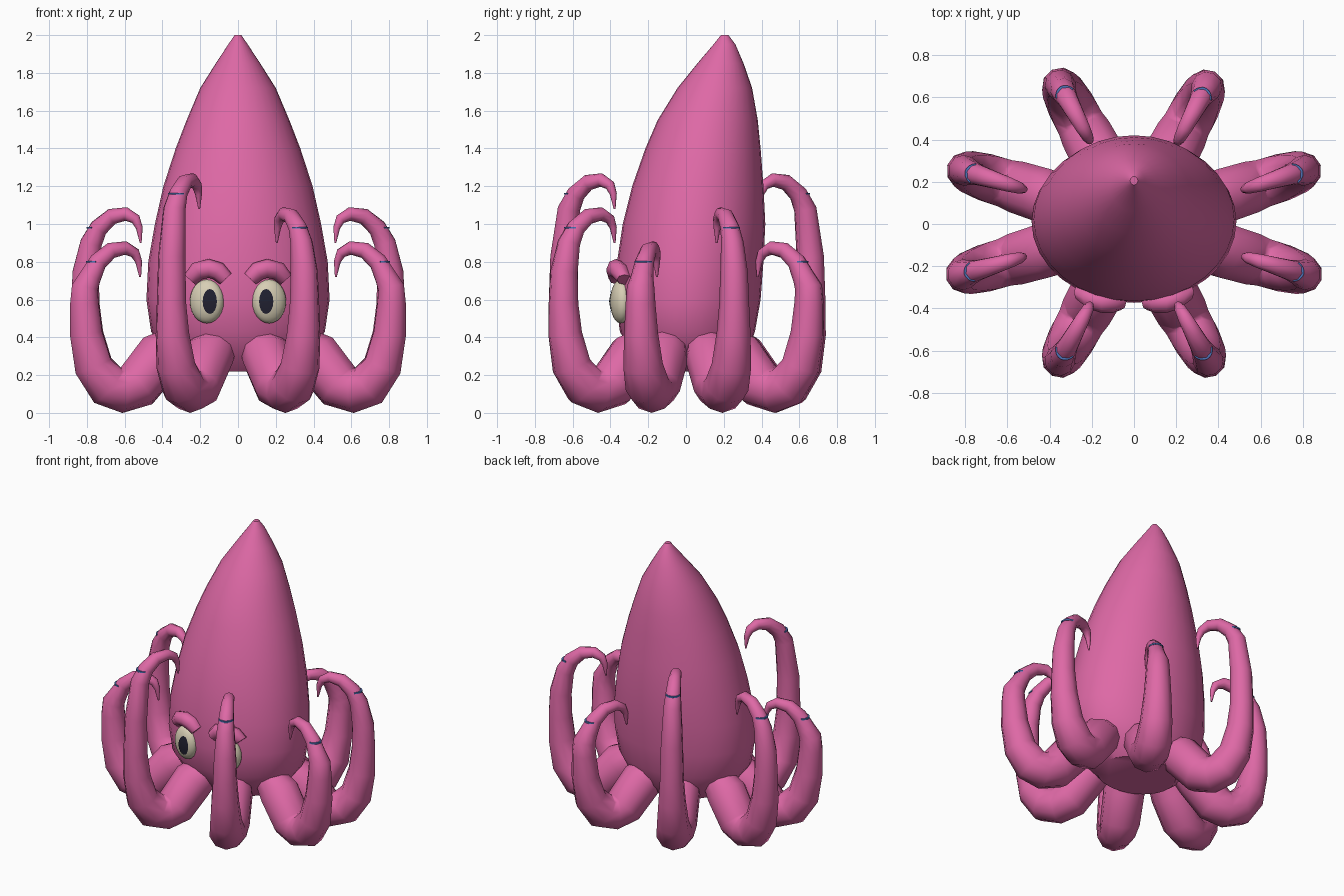
import bpy, bmesh, math
from mathutils import Vector, Matrix

if "Cube" in bpy.data.objects:
    bpy.data.objects.remove(bpy.data.objects["Cube"])


def material(name, rgb):
    m = bpy.data.materials.new(name)
    m.diffuse_color = (*rgb, 1)
    m.use_nodes = True
    m.node_tree.nodes["Principled BSDF"].inputs["Base Color"].default_value = m.diffuse_color
    return m


PINK = material("pink skin", (0.73, 0.14, 0.38))
CREAM = material("cream eye", (0.68, 0.62, 0.46))
DARK = material("dark pupil", (0.015, 0.015, 0.03))
BLUE = material("blue ring", (0.08, 0.17, 0.48))


def finish(name, bm, mat, angle=60):
    bmesh.ops.recalc_face_normals(bm, faces=bm.faces)
    me = bpy.data.meshes.new(name)
    bm.to_mesh(me)
    bm.free()
    me.materials.append(mat)
    ob = bpy.data.objects.new(name, me)
    bpy.context.collection.objects.link(ob)
    bpy.ops.object.select_all(action='DESELECT')
    ob.select_set(True)
    bpy.context.view_layer.objects.active = ob
    bpy.ops.object.shade_smooth_by_angle(angle=math.radians(angle))
    return ob


def loft(name, rings, mat, angle=60):
    """Skin a list of equal-length vertex loops and cap both ends."""
    bm = bmesh.new()
    loops = [[bm.verts.new(p) for p in ring] for ring in rings]
    n = len(loops[0])
    for a, b in zip(loops, loops[1:]):
        for i in range(n):
            j = (i + 1) % n
            bm.faces.new((a[i], a[j], b[j], b[i]))
    bm.faces.new(loops[0])
    bm.faces.new(loops[-1])
    return finish(name, bm, mat, angle)


def tube(name, path, side, mat, sides=10, angle=60):
    """Sweep a circle along planar (point, radius) pairs; side is the plane normal."""
    rings = []
    for i, (p, r) in enumerate(path):
        t = (path[min(i + 1, len(path) - 1)][0] - path[max(i - 1, 0)][0]).normalized()
        nrm = t.cross(side).normalized()
        rings.append([p + (nrm * math.cos(a) + side * math.sin(a)) * r
                      for a in (2 * math.pi * k / sides for k in range(sides))])
    return loft(name, rings, mat, angle)


# Mantle: z, half width, front y, back y
PROFILE = [(0.22, 0.27, -0.20, 0.25), (0.30, 0.37, -0.28, 0.32), (0.43, 0.46, -0.35, 0.365),
           (0.60, 0.485, -0.373, 0.395), (0.80, 0.475, -0.365, 0.41), (1.00, 0.44, -0.335, 0.42),
           (1.20, 0.395, -0.285, 0.41), (1.40, 0.33, -0.215, 0.395), (1.55, 0.272, -0.15, 0.38),
           (1.72, 0.20, -0.045, 0.35), (1.85, 0.118, 0.06, 0.305), (1.95, 0.052, 0.145, 0.262),
           (2.00, 0.018, 0.185, 0.225)]
body_rings = []
for z, w, y0, y1 in PROFILE:
    c, d = (y0 + y1) / 2, (y1 - y0) / 2
    body_rings.append([Vector((w * math.cos(a), c + d * math.sin(a), z))
                       for a in (2 * math.pi * k / 32 for k in range(32))])
loft("mantle", body_rings, PINK, 40)


# Tentacles: a thick root, a low elbow, a rising arm and a hooked tip
def tentacle(name, degrees, height, shift):
    a = math.radians(degrees)
    out = Vector((math.cos(a), math.sin(a), 0))
    side = Vector((-math.sin(a), math.cos(a), 0))
    h = height
    pts = [(0.32, 0.37, 0.10), (0.43, 0.30, 0.135), (0.56, 0.145, 0.13), (0.64, 0.12, 0.12),
           (0.72, 0.145, 0.118), (0.80, 0.25, 0.105), (0.838, 0.42, 0.09),
           (0.848, 0.58, 0.079), (0.845, 0.48 + 0.45 * (h - 0.5), 0.073),
           (0.815, h - 0.19, 0.06), (0.772, h - 0.11, 0.05), (0.70, h - 0.05, 0.043),
           (0.62, h - 0.037, 0.036), (0.568, h - 0.065, 0.028), (0.548, h - 0.11, 0.019),
           (0.54, h - 0.19, 0.005)]
    path = [(out * (r + shift) + Vector((0, 0, z)), rad) for r, z, rad in pts]
    tube(name, path, side, PINK)
    # Thin band across the outside of the arm
    c, rad = path[10]
    bm = bmesh.new()
    rows = []
    for k in range(9):
        b = math.radians(-65 + k * 130 / 8)
        d = out * (1.25 * math.cos(b)) + side * math.sin(b)
        rows.append([bm.verts.new(c + d * (rad * s) + Vector((0, 0, dz)))
                     for s, dz in ((0.85, -0.005), (1.06, -0.005), (1.06, 0.005), (0.85, 0.005))])
    for p, q in zip(rows, rows[1:]):
        for i in range(4):
            bm.faces.new((p[i], p[(i + 1) % 4], q[(i + 1) % 4], q[i]))
    bm.faces.new(rows[0])
    bm.faces.new(rows[-1])
    finish(name + "_band", bm, BLUE, 40)


for name, deg, height, shift in (
        ("right_front", -16.5, 0.91, 0), ("right_back", 17.5, 1.09, 0),
        ("back_right", 62, 0.91, -0.11), ("back_left", 118, 1.27, -0.10),
        ("left_back", 162.5, 1.09, 0), ("left_front", 196.5, 0.91, 0),
        ("front_left", 241.5, 1.27, -0.11), ("front_right", 298.5, 1.09, -0.11)):
    tentacle("tentacle_" + name, deg, height, shift)

# Eyes, pupils and brows on both sides
EYE = Vector((0.092, 0.055, 0.116))
for s, label in ((-1, "left"), (1, "right")):
    place = Matrix.Translation((s * 0.165, -0.345, 0.59)) @ Matrix.Rotation(s * math.radians(12), 4, 'Z')
    bm = bmesh.new()
    bmesh.ops.create_uvsphere(bm, u_segments=20, v_segments=12, radius=1)
    bmesh.ops.scale(bm, vec=EYE, verts=bm.verts)
    bm.transform(place)
    finish(label + "_eye", bm, CREAM)

    # Pupil plate wrapped onto the front of the eye
    bm = bmesh.new()
    bmesh.ops.create_circle(bm, cap_ends=True, cap_tris=True, segments=16, radius=1)
    for v in bm.verts:
        x, z = -s * 0.027 + v.co.x * 0.037, v.co.y * 0.066
        y = -EYE.y * math.sqrt(1 - (x / EYE.x) ** 2 - (z / EYE.z) ** 2) - 0.005
        v.co = (x, y, z)
    bm.transform(place)
    ob = finish(label + "_pupil", bm, DARK)
    if sum(p.normal.y for p in ob.data.polygons) > 0:
        ob.data.flip_normals()

    # Arched brow
    brow = [(0.255, -0.325, 0.705, 0.040), (0.215, -0.352, 0.75, 0.050),
            (0.155, -0.37, 0.765, 0.050), (0.105, -0.372, 0.75, 0.050),
            (0.065, -0.367, 0.71, 0.042)]
    tube(label + "_brow", [(Vector((s * x, y, z)), r) for x, y, z, r in brow],
         Vector((0, 1, 0)), PINK, 8, 50)
